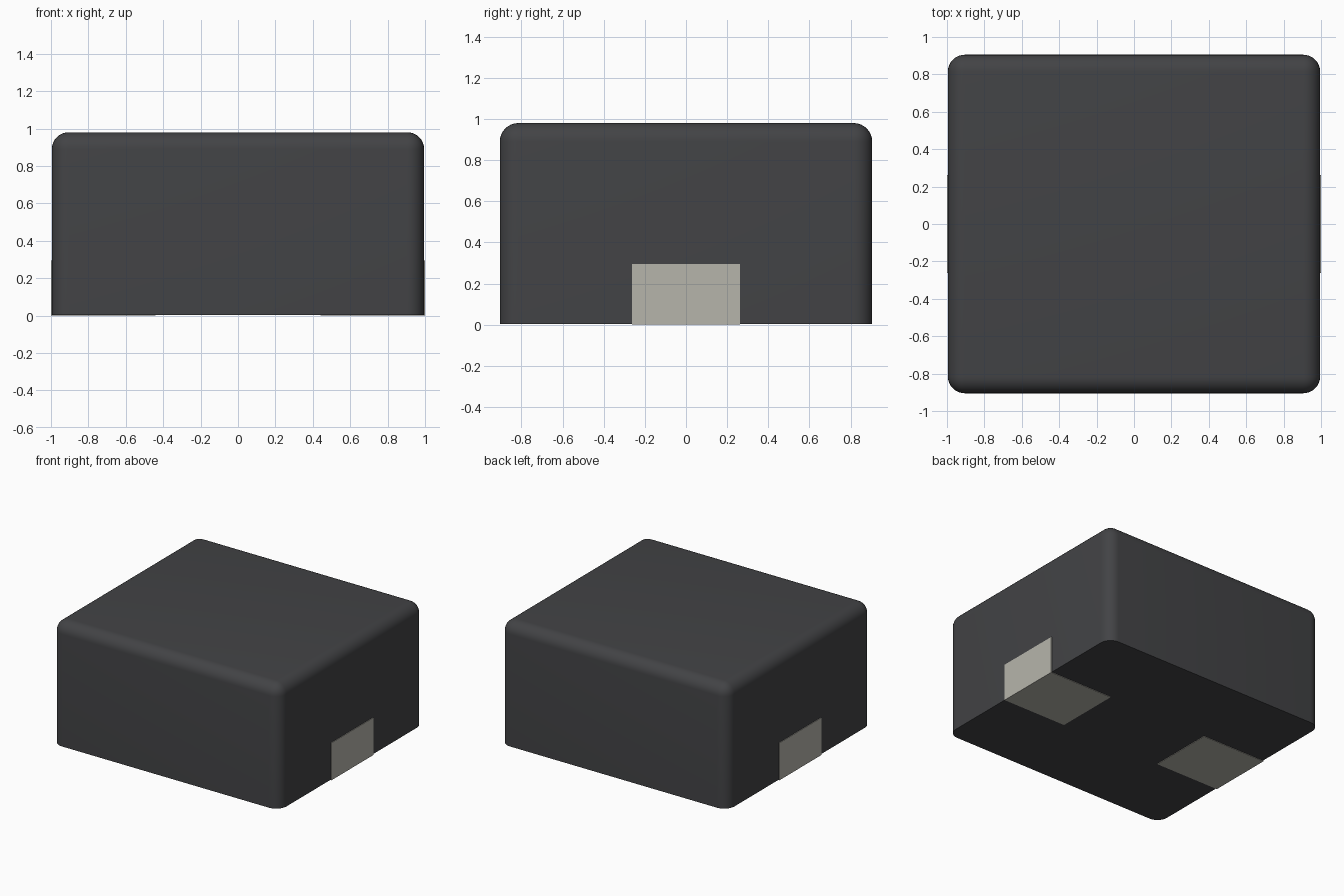
import bpy, bmesh, math

if "Cube" in bpy.data.objects:
    bpy.data.objects.remove(bpy.data.objects["Cube"])


def material(name, rgb):
    m = bpy.data.materials.new(name)
    m.diffuse_color = (*rgb, 1)
    m.use_nodes = True
    m.node_tree.nodes["Principled BSDF"].inputs["Base Color"].default_value = m.diffuse_color
    return m


def make_object(name, bm, mat):
    bmesh.ops.recalc_face_normals(bm, faces=bm.faces)
    mesh = bpy.data.meshes.new(name)
    bm.to_mesh(mesh)
    bm.free()
    ob = bpy.data.objects.new(name, mesh)
    bpy.context.collection.objects.link(ob)
    mesh.materials.append(mat)
    return ob


dark = material("moulded_dark", (0.055, 0.056, 0.06))
metal = material("tinned_metal", (0.47, 0.46, 0.41))

# Moulded body: top and vertical edges rounded, bottom edges sharp
HX, HY, Z0, Z1, R = 0.995, 0.905, 0.004, 0.98, 0.09
bm = bmesh.new()
bmesh.ops.create_cube(bm, size=1)
for v in bm.verts:
    v.co = (v.co.x * 2 * HX, v.co.y * 2 * HY, Z1 if v.co.z > 0 else Z0)
rounded = [e for e in bm.edges if any(v.co.z > 0.5 for v in e.verts)]
bmesh.ops.bevel(bm, geom=rounded, offset=R, offset_type='OFFSET', segments=8,
                profile=0.5, affect='EDGES', clamp_overlap=True)
body = make_object("body", bm, dark)
bpy.context.view_layer.objects.active = body
body.select_set(True)
bpy.ops.object.shade_smooth_by_angle(angle=math.radians(35))

# L-shaped terminals folded from each end face to the underside
T = 0.02
PROFILE = [(0.44, 0), (1, 0), (1, 0.295), (1 - T, 0.295), (1 - T, T), (0.44, T)]
for name, side in (("right_terminal", 1), ("left_terminal", -1)):
    bm = bmesh.new()
    face = bm.faces.new([bm.verts.new((side * x, -0.262, z)) for x, z in PROFILE])
    ext = bmesh.ops.extrude_face_region(bm, geom=[face], use_keep_orig=True)
    moved = [g for g in ext["geom"] if isinstance(g, bmesh.types.BMVert)]
    bmesh.ops.translate(bm, verts=moved, vec=(0, 0.524, 0))
    make_object(name, bm, metal)
